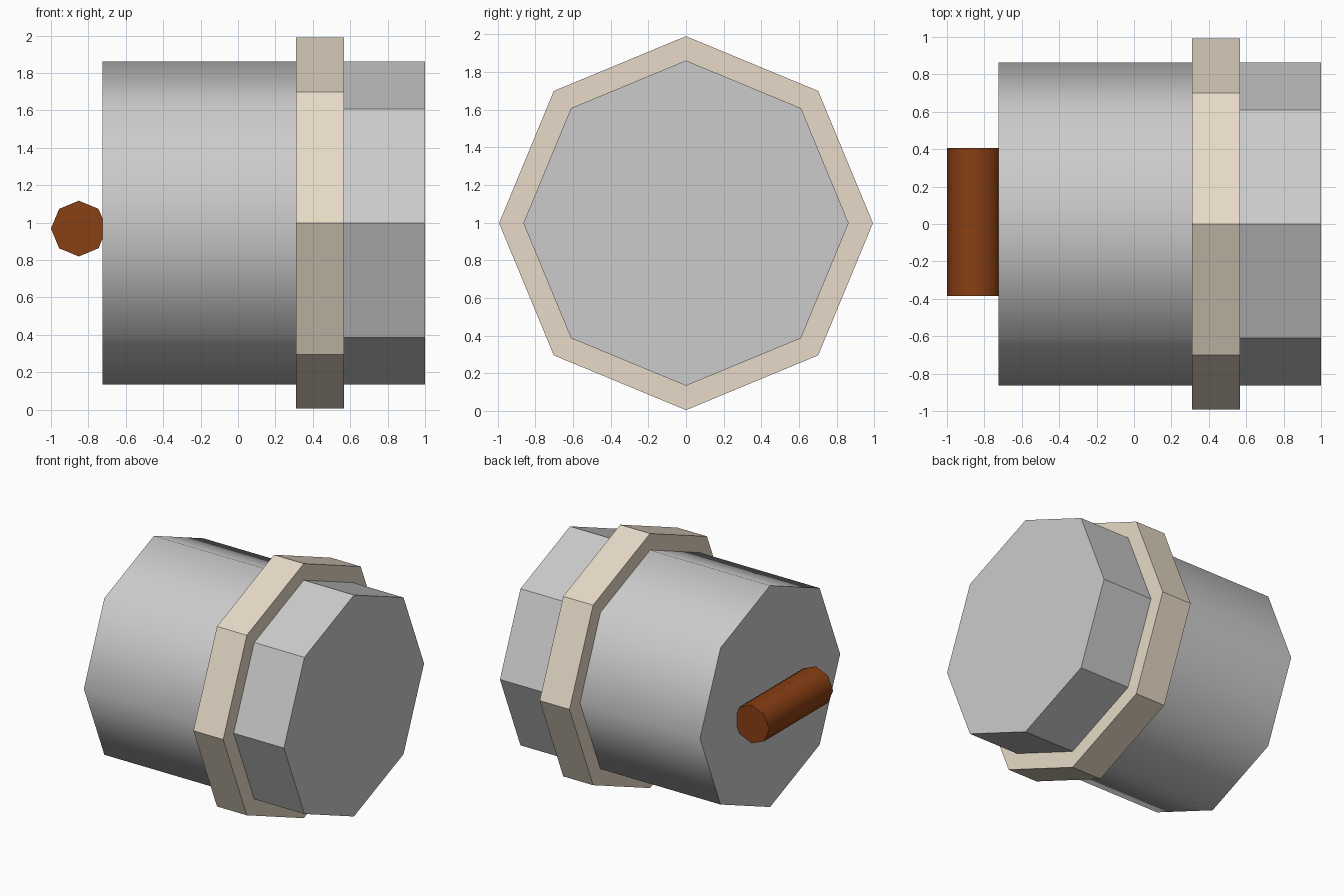
import bpy
from math import pi, radians

if "Cube" in bpy.data.objects:
    bpy.data.objects.remove(bpy.data.objects["Cube"])

CZ = 0.997  # height of the barrel axis


def material(name, rgb):
    m = bpy.data.materials.new(name)
    m.diffuse_color = (*rgb, 1)
    m.use_nodes = True
    m.node_tree.nodes["Principled BSDF"].inputs["Base Color"].default_value = m.diffuse_color
    return m


def octagon(name, axis, start, end, radius, centre, mat=None, smooth=False):
    """Eight-sided prism along x or y, with corners on the axes."""
    loc = list(centre)
    loc["xy".index(axis)] = (start + end) / 2
    rot = (0, pi / 2, 0) if axis == "x" else (pi / 2, 0, 0)
    bpy.ops.mesh.primitive_cylinder_add(vertices=8, radius=radius, depth=end - start,
                                        location=loc, rotation=rot)
    ob = bpy.context.object
    ob.name = name
    if mat:
        ob.data.materials.append(mat)
    if smooth:
        bpy.ops.object.shade_smooth_by_angle(angle=radians(60))
    return ob


tan = material("tan", (0.80, 0.70, 0.57))
brown = material("brown", (0.25, 0.05, 0.007))

# Smooth barrel and faceted end, meeting inside the collar
octagon("barrel", "x", -0.725, 0.44, 0.863, (0, 0, CZ), smooth=True)
octagon("end_cap", "x", 0.44, 1.0, 0.863, (0, 0, CZ))

# Collar band around the joint
octagon("collar", "x", 0.31, 0.567, 0.992, (0, 0, CZ), tan)

# Handle bar lying across the back end
octagon("handle", "y", -0.384, 0.405, 0.149, (-0.851, 0, 0.968), brown, smooth=True)
